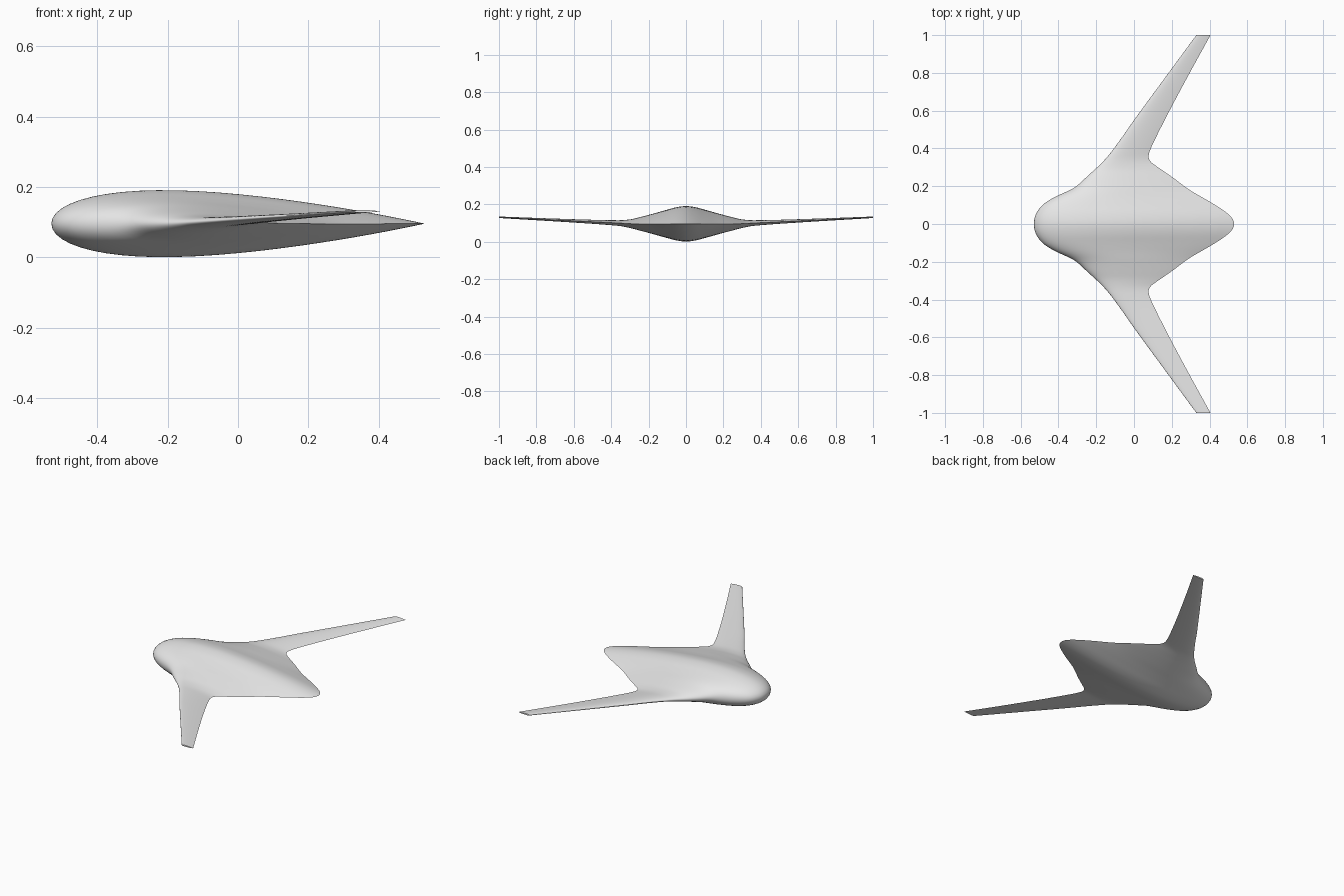
import bpy, bmesh, math

cube = bpy.data.objects.get("Cube")
if cube:
    bpy.data.objects.remove(cube, do_unlink=True)

# Planform curves: (span position, value)
LEADING = [(0, -.53), (.05, -.52), (.1, -.485), (.14, -.425), (.19, -.32),
           (.25, -.25), (.34, -.155), (.45, -.07), (.55, .0), (.8, .183), (1, .33)]
TRAILING = [(0, .53), (.03, .52), (.06, .49), (.11, .415), (.18, .295), (.25, .2),
            (.31, .113), (.33, .088), (.355, .077), (.39, .085), (.45, .112),
            (.6, .188), (.8, .295), (1, .405)]
HALF_THICKNESS = [(0, .095), (.05, .089), (.1, .076), (.15, .062), (.2, .048),
                  (.25, .035), (.3, .023), (.36, .015), (.6, .009), (1, .004)]
CENTRE_HEIGHT = [(0, .096), (.28, .096), (.36, .1), (1, .131)]


def smooth_value(points, s):
    """Cubic interpolation through the points, level at the centreline."""
    def slope(i):
        if i == 0:
            return 0
        a, b = points[i - 1], points[min(i + 1, len(points) - 1)]
        return (b[1] - a[1]) / (b[0] - a[0])
    i = 0
    while i < len(points) - 2 and s > points[i + 1][0]:
        i += 1
    (x0, v0), (x1, v1) = points[i], points[i + 1]
    h = x1 - x0
    t = (s - x0) / h
    return ((1 + 2 * t) * (1 - t) ** 2 * v0 + t * (1 - t) ** 2 * h * slope(i)
            + t * t * (3 - 2 * t) * v1 + t * t * (t - 1) * h * slope(i + 1))


def foil(c):
    """Half thickness of a symmetric wing section, one at its thickest."""
    return 2 * (1.4845 * math.sqrt(c) - .63 * c - 1.758 * c ** 2
                + 1.4215 * c ** 3 - .518 * c ** 4)


STATIONS, STEPS = 80, 28
bm = bmesh.new()
rings = []
for j in range(-STATIONS, STATIONS + 1):
    y = j / STATIONS
    s = abs(y)
    front, back = smooth_value(LEADING, s), smooth_value(TRAILING, s)
    half, mid = smooth_value(HALF_THICKNESS, s), smooth_value(CENTRE_HEIGHT, s)
    ring = []
    # Upper surface from tail to nose, then lower surface back to the tail
    for k in range(2 * STEPS):
        angle = math.pi * k / STEPS
        c = (1 + math.cos(angle)) / 2
        side = 1 if k <= STEPS else -1
        z = mid + side * half * max(foil(c), 0)
        ring.append(bm.verts.new((front + c * (back - front), y, z)))
    rings.append(ring)

# Skin between neighbouring sections, and flat wing tips
for a, b in zip(rings, rings[1:]):
    for k in range(len(a)):
        n = (k + 1) % len(a)
        bm.faces.new((a[k], a[n], b[n], b[k]))
bm.faces.new(rings[0])
bm.faces.new(rings[-1])
bmesh.ops.recalc_face_normals(bm, faces=bm.faces)

mesh = bpy.data.meshes.new("blended_wing_body")
bm.to_mesh(mesh)
bm.free()
body = bpy.data.objects.new("blended_wing_body", mesh)
bpy.context.collection.objects.link(body)

# Plain light grey skin
grey = bpy.data.materials.new("light_grey")
grey.use_nodes = True
grey.diffuse_color = (.8, .8, .8, 1)
grey.node_tree.nodes["Principled BSDF"].inputs["Base Color"].default_value = (.8, .8, .8, 1)
mesh.materials.append(grey)

bpy.ops.object.select_all(action="DESELECT")
body.select_set(True)
bpy.context.view_layer.objects.active = body
bpy.ops.object.shade_smooth_by_angle(angle=math.radians(60))
